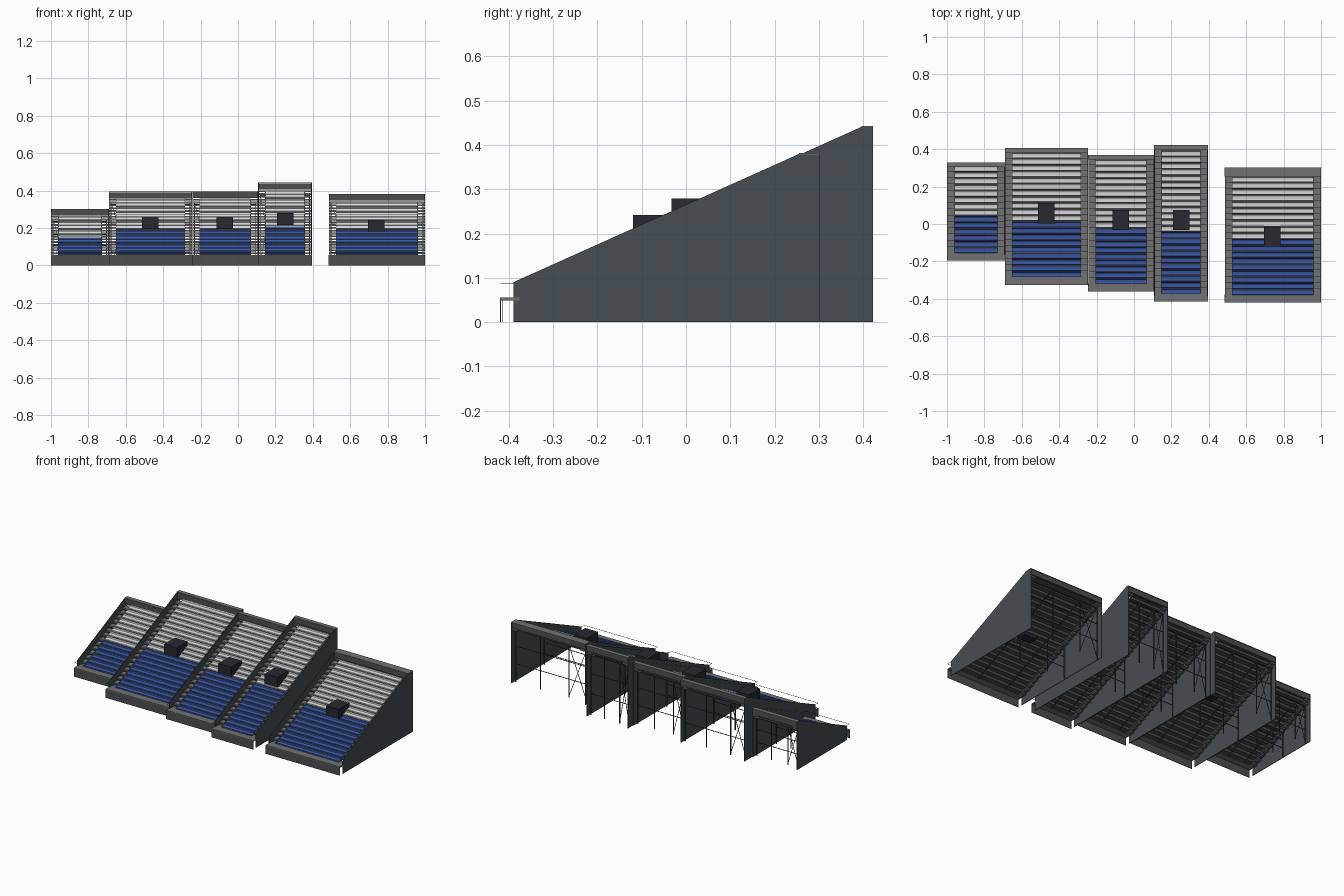
import bpy
import bmesh
from mathutils import Vector, Matrix

cube = bpy.data.objects.get("Cube")
if cube:
    bpy.data.objects.remove(cube, do_unlink=True)


def material(name, rgb):
    m = bpy.data.materials.new(name)
    m.use_nodes = True
    m.diffuse_color = (*rgb, 1)
    m.node_tree.nodes["Principled BSDF"].inputs["Base Color"].default_value = (*rgb, 1)
    return m


CONCRETE = material("concrete grey", (0.17, 0.17, 0.17))
WALL = material("blue grey wall", (0.064, 0.074, 0.085))
PANEL = material("dark panel grey", (0.075, 0.076, 0.079))
STEEL = material("dark steel", (0.05, 0.052, 0.055))
BOOTH = material("entrance charcoal", (0.021, 0.022, 0.03))
BLUE = material("seat blue", (0.045, 0.1, 0.38))
WHITE = material("seat light grey", (0.7, 0.7, 0.71))

PITCH = 0.0335
SLOPE = 0.449
RISE = PITCH * SLOPE
DECK = 0.055       # height of the front walkway
AISLE = 0.038      # width of the side stairs


def finish(bm, name, mat, smooth=False):
    bmesh.ops.recalc_face_normals(bm, faces=bm.faces)
    mesh = bpy.data.meshes.new(name)
    bm.to_mesh(mesh)
    bm.free()
    mesh.materials.append(mat)
    obj = bpy.data.objects.new(name, mesh)
    bpy.context.collection.objects.link(obj)
    if smooth:
        bpy.ops.object.select_all(action='DESELECT')
        obj.select_set(True)
        bpy.context.view_layer.objects.active = obj
        bpy.ops.object.shade_smooth_by_angle(angle=0.7)
    return obj


def prism(bm, profile, xa, xb):
    """Extrude a (y, z) profile from xa to xb."""
    face = bm.faces.new([bm.verts.new((xa, y, z)) for y, z in profile])
    new = bmesh.ops.extrude_face_region(bm, geom=[face])["geom"]
    verts = [v for v in new if isinstance(v, bmesh.types.BMVert)]
    bmesh.ops.translate(bm, verts=verts, vec=(xb - xa, 0, 0))


def box(bm, xa, xb, ya, yb, za, zb):
    prism(bm, [(ya, za), (yb, za), (yb, zb), (ya, zb)], xa, xb)


def bar(bm, a, b, width):
    """Square bar between two points."""
    a, b = Vector(a), Vector(b)
    d = b - a
    mat = (Matrix.Translation((a + b) / 2) @ d.to_track_quat('Z', 'Y').to_matrix().to_4x4()
           @ Matrix.Diagonal((width, width, d.length, 1)))
    bmesh.ops.create_cube(bm, size=1, matrix=mat)


def steps_profile(y, z, count, y_end, thick):
    """Closed stepped sheet, going up to the back."""
    top = [(y, z)]
    for _ in range(count):
        y += PITCH
        top += [(y, z), (y, z + RISE)]
        z += RISE
    top.append((y_end, z))
    under = [(py + thick, pz - thick) for py, pz in top]
    under[-1] = (y_end, z - thick)
    under[0] = (top[0][0], top[0][1] - thick)
    return top + under[::-1]


# Bench section: gently curved pan with a thin upright back
SEAT = [(0.001, 0.004), (0.002, 0.0085), (0.012, 0.008), (0.022, 0.0085), (0.026, 0.0105),
        (0.028, 0.018), (0.0305, 0.018), (0.0295, 0.008), (0.024, 0.004)]


def stand(tag, x0, x1, y0, y1, blue_to, booth=None, cap=0.025):
    ys = y0 + 0.03                     # foot of the sloping side walls
    row_y = ys + 0.01                  # front of the first seat row
    top = 0.09 + SLOPE * (y1 - cap - ys)
    rows = round((y1 - cap - 0.006 - row_y) / PITCH)
    xa, xb = x0 + AISLE, x1 - AISLE
    wall = 0.004

    # Side walls
    bm = bmesh.new()
    outline = [(ys, 0), (y1, 0), (y1, top), (y1 - cap, top), (ys, 0.09)]
    prism(bm, outline, x0 + 0.0005, x0 + wall)
    prism(bm, outline, x1 - wall, x1 - 0.0005)
    finish(bm, tag + "_side_walls", WALL)

    # Front panel and rear parapet
    bm = bmesh.new()
    box(bm, x0, x1, y0, y0 + 0.002, 0, DECK - 0.005)
    box(bm, x0 + wall, x1 - wall, y1 - cap, y1 - 0.002, top - 0.034, top - 0.002)
    finish(bm, tag + "_front_and_rear_panels", PANEL)

    # Front walkway and parapet cap
    bm = bmesh.new()
    box(bm, x0, x1, y0, row_y + 0.004, DECK - 0.006, DECK)
    box(bm, x0, x1, y1 - cap - 0.001, y1, top - 0.001, top + 0.002)
    finish(bm, tag + "_walkway_and_cap", CONCRETE)

    # Stepped deck under the seats
    bm = bmesh.new()
    prism(bm, steps_profile(row_y, DECK, rows, y1 - 0.002, 0.004), xa, xb)
    finish(bm, tag + "_seat_deck", PANEL)

    # Open side stairs made of slab treads
    bm = bmesh.new()
    for i in range(rows + 1):
        y, z = row_y + i * PITCH, DECK + i * RISE
        y_back = y + PITCH + 0.001 if i < rows else y1 - 0.003
        for left, right in ((x0 + wall, xa), (xb, x1 - wall)):
            box(bm, left, right, y, y_back, z - 0.009, z)
    finish(bm, tag + "_side_stairs", CONCRETE)

    # Front rail returning to the side walls
    bm = bmesh.new()
    z = 0.088
    bar(bm, (x0 + 0.002, y0 + 0.002, z), (x1 - 0.002, y0 + 0.002, z), 0.0015)
    for x in (x0 + 0.002, x1 - 0.002):
        bar(bm, (x, y0 + 0.002, z), (x, ys + 0.002, z), 0.0012)
    finish(bm, tag + "_front_rail", STEEL)

    # Seat rows, in two colours
    lower, upper = bmesh.new(), bmesh.new()
    for i in range(rows):
        y, z = row_y + i * PITCH, DECK + i * RISE
        target = lower if y + PITCH / 2 < blue_to else upper
        prism(target, [(y + p, z + q) for p, q in SEAT], xa + 0.001, xb - 0.001)
    finish(lower, tag + "_lower_seats", BLUE, True)
    finish(upper, tag + "_upper_seats", WHITE, True)

    # Entrance box set into the rows
    if booth:
        bx, by, bz = booth
        bm = bmesh.new()
        box(bm, bx - 0.044, bx + 0.044, by, by + 0.108, bz, bz + 0.062)
        finish(bm, tag + "_entrance_box", BOOTH)

    # Steel frame under the deck: posts, rails, stringers and one braced bay
    bm = bmesh.new()
    xs = [x0 + 0.012 + (x1 - x0 - 0.024) * f for f in (0, 0.25, 0.65, 1)]
    for y in (y1 - 0.03, ys + (y1 - ys) * 0.55):
        h = DECK + SLOPE * (y - row_y) - 0.018
        for x in xs:
            bar(bm, (x, y, 0), (x, y, h), 0.005)
        for f in (0.35, 0.68, 0.98):
            bar(bm, (xs[0], y, h * f), (xs[-1], y, h * f), 0.003)
    y = y1 - 0.03
    h = DECK + SLOPE * (y - row_y) - 0.018
    bar(bm, (xs[0], y, 0.01), (xs[1], y, h), 0.0025)
    bar(bm, (xs[1], y, 0.01), (xs[0], y, h), 0.0025)
    for x in xs:
        bar(bm, (x, row_y + 0.01, DECK - 0.014),
            (x, y, DECK - 0.014 + SLOPE * (y - row_y - 0.01)), 0.004)
    finish(bm, tag + "_steel_frame", STEEL)


stand("far_right_stand", -1.0, -0.69, -0.195, 0.33, 0.06)
stand("right_stand", -0.69, -0.245, -0.325, 0.405, 0.01, (-0.47, 0.003, 0.195))
stand("middle_stand", -0.245, 0.107, -0.362, 0.37, -0.035, (-0.07, -0.033, 0.195))
stand("left_stand", 0.107, 0.395, -0.415, 0.422, -0.025, (0.252, -0.033, 0.217))
stand("far_left_stand", 0.485, 1.0, -0.42, 0.303, -0.085, (0.738, -0.12, 0.18), cap=0.047)
